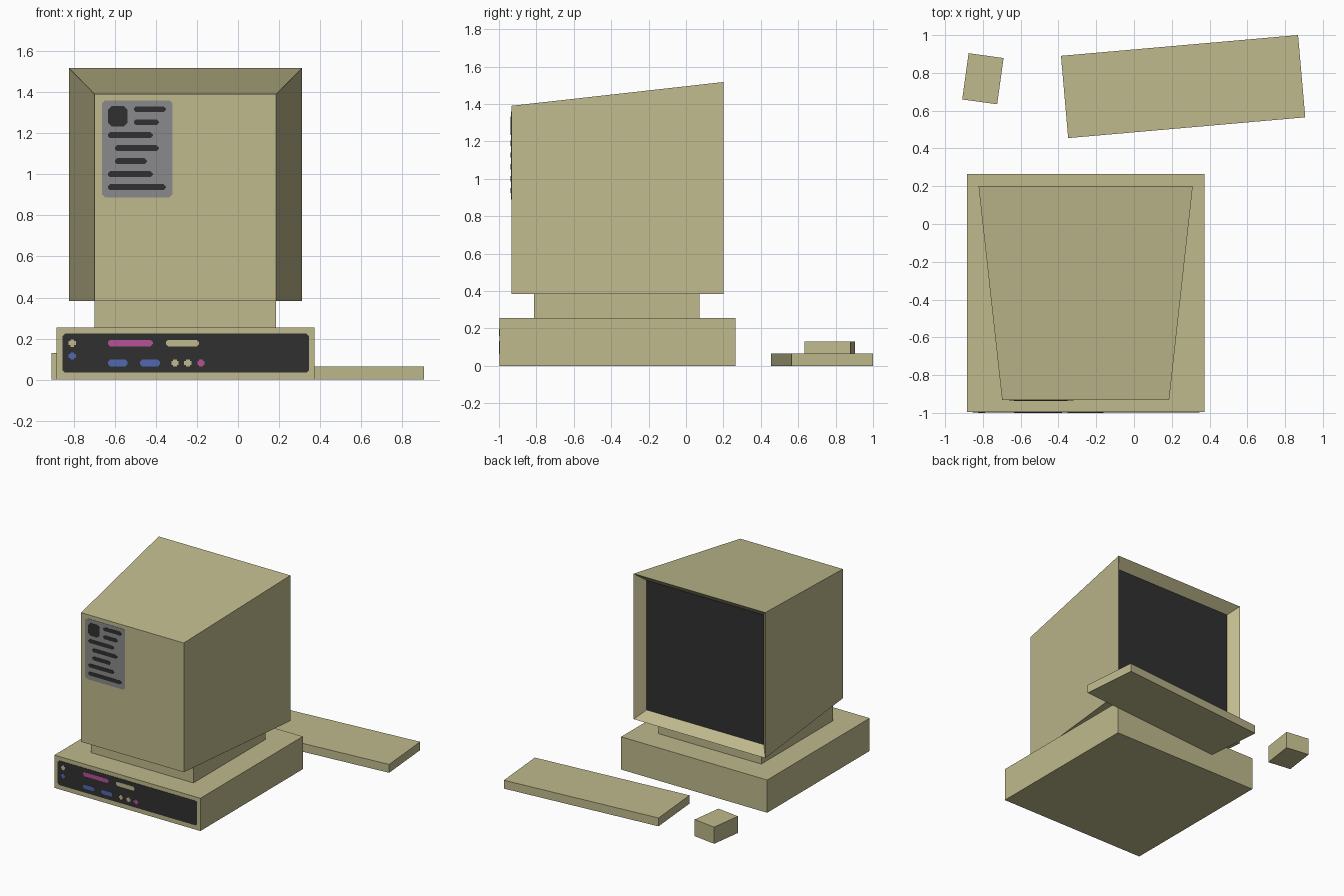
import bpy, bmesh, math
from mathutils import Matrix

if "Cube" in bpy.data.objects:
    bpy.data.objects.remove(bpy.data.objects["Cube"])


def material(name, rgb):
    lin = [(c / 255 / 12.92) if c < 10 else ((c / 255 + 0.055) / 1.055) ** 2.4 for c in rgb]
    m = bpy.data.materials.new(name)
    m.diffuse_color = (*lin, 1)
    m.use_nodes = True
    m.node_tree.nodes["Principled BSDF"].inputs["Base Color"].default_value = m.diffuse_color
    return m


CREAM = material("cream plastic", (191, 186, 141))
DARK = material("dark panel", (48, 48, 48))
GREY = material("label grey", (138, 138, 140))
PINK = material("pink light", (181, 82, 150))
BLUE = material("blue light", (82, 104, 178))


def finish(bm, name, *mats):
    bmesh.ops.recalc_face_normals(bm, faces=bm.faces)
    me = bpy.data.meshes.new(name)
    bm.to_mesh(me)
    bm.free()
    for m in mats:
        me.materials.append(m)
    ob = bpy.data.objects.new(name, me)
    bpy.context.collection.objects.link(ob)
    return ob


def box(name, size, centre, angle=0):
    bm = bmesh.new()
    bmesh.ops.create_cube(bm, size=1, matrix=Matrix.Diagonal((*size, 1)))
    ob = finish(bm, name, CREAM)
    ob.location = centre
    ob.rotation_euler.z = math.radians(angle)
    return ob


def plate(name, outline, y, mat, thick=0.002):
    """Thin plate facing the front, its front face at y."""
    bm = bmesh.new()
    f = bm.faces.new([bm.verts.new((x, y, z)) for x, z in outline])
    ext = bmesh.ops.extrude_face_region(bm, geom=[f])
    verts = [v for v in ext["geom"] if isinstance(v, bmesh.types.BMVert)]
    bmesh.ops.translate(bm, verts=verts, vec=(0, thick, 0))
    return finish(bm, name, mat)


def chamfered(x0, x1, z0, z1, c):
    return [(x0 + c, z0), (x1 - c, z0), (x1, z0 + c), (x1, z1 - c),
            (x1 - c, z1), (x0 + c, z1), (x0, z1 - c), (x0, z0 + c)]


def bar(name, x0, x1, z, y, mat, h=0.032):
    plate(name, chamfered(x0, x1, z - h / 2, z + h / 2, 0.011), y, mat)


def cross(name, x, z, y, mat, r=0.018, a=0.009):
    quarter = [(a, a), (a, r), (-a, r)]
    pts = []
    for k in range(4):
        for px, pz in quarter:
            for _ in range(k):
                px, pz = -pz, px
            pts.append((x + px, z + pz))
    plate(name, pts, y, mat)


# computer case and stand
FRONT = -0.996
box("computer_case", (1.258, 0.265 - FRONT, 0.255), (-0.256, (0.265 + FRONT) / 2, 0.1275))
box("monitor_stand", (0.884, 0.885, 0.129), (-0.256, -0.3715, 0.3195))

# monitor: tapered housing whose open back funnels in to the recessed screen
bm = bmesh.new()
rings = []
for half, y, z0, z1 in ((0.442, -0.933, 0.384, 1.39),
                        (0.567, 0.2, 0.384, 1.517),
                        (0.505, 0.13, 0.446, 1.455)):
    rings.append([bm.verts.new((-0.256 + sx * half, y, z))
                  for sx, z in ((-1, z0), (1, z0), (1, z1), (-1, z1))])
bm.faces.new(rings[0])
for a, b in zip(rings, rings[1:]):
    for i in range(4):
        j = (i + 1) % 4
        bm.faces.new((a[i], a[j], b[j], b[i]))
bm.faces.new(rings[2]).material_index = 1
finish(bm, "monitor", CREAM, DARK)

# keyboard and mouse
box("keyboard", (1.26, 0.437, 0.065), (0.26, 0.7275, 0.0325), 5)
box("mouse", (0.187, 0.247, 0.13), (-0.80, 0.769, 0.065), -7.9)

# control panel with its lights
plate("control_panel", chamfered(-0.854, 0.346, 0.034, 0.224, 0.012), FRONT - 0.002, DARK)
Y = FRONT - 0.004
for i, (x0, x1, z, m) in enumerate(((-0.634, -0.415, 0.178, PINK), (-0.351, -0.19, 0.178, CREAM),
                                    (-0.634, -0.537, 0.081, BLUE), (-0.478, -0.38, 0.081, BLUE))):
    bar(f"panel_bar_{i + 1}", x0, x1, z, Y, m)
for i, (x, z, m) in enumerate(((-0.808, 0.178, CREAM), (-0.808, 0.115, BLUE), (-0.307, 0.081, CREAM),
                               (-0.244, 0.081, CREAM), (-0.18, 0.081, PINK))):
    cross(f"panel_light_{i + 1}", x, z, Y, m)

# information label on the monitor housing
plate("label", chamfered(-0.663, -0.319, 0.888, 1.36, 0.015), -0.935, GREY)
plate("label_square", chamfered(-0.634, -0.537, 1.234, 1.332, 0.018), -0.937, DARK)
rows = ((-0.507, -0.351), (-0.507, -0.385), (-0.634, -0.415), (-0.6, -0.385),
        (-0.6, -0.444), (-0.634, -0.415), (-0.634, -0.351))
for i, (x0, x1) in enumerate(rows):
    bar(f"label_line_{i + 1}", x0, x1, 1.317 - i * 0.0633, -0.937, DARK, 0.029)
